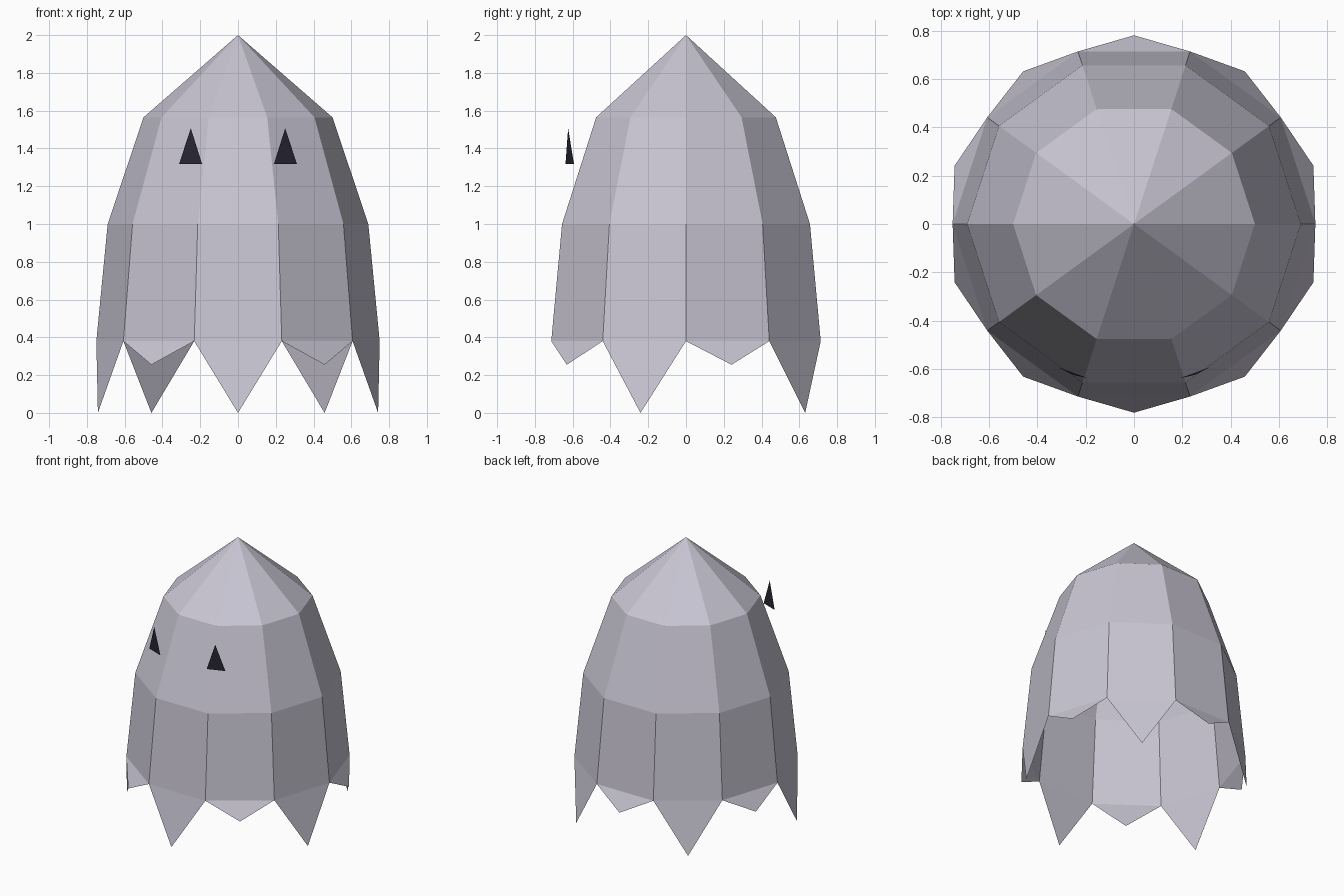
import bpy, bmesh, math

if "Cube" in bpy.data.objects:
    bpy.data.objects.remove(bpy.data.objects["Cube"])

SIDES = 10
STEP = 2 * math.pi / SIDES


def material(name, color):
    m = bpy.data.materials.new(name)
    m.diffuse_color = (*color, 1)
    m.use_nodes = True
    m.node_tree.nodes["Principled BSDF"].inputs["Base Color"].default_value = m.diffuse_color
    return m


def make_object(name, bm, mat):
    mesh = bpy.data.meshes.new(name)
    bm.to_mesh(mesh)
    bm.free()
    mesh.materials.append(mat)
    obj = bpy.data.objects.new(name, mesh)
    bpy.context.collection.objects.link(obj)
    return obj


def polar(r, k, z):
    a = k * STEP
    return (r * math.cos(a), r * math.sin(a), z)


cloth = material("pale lavender grey", (0.58, 0.56, 0.65))
dark = material("dark ink", (0.021, 0.02, 0.035))

# Pointed hood: ten-sided cone over a flaring band
bm = bmesh.new()
apex = bm.verts.new((0, 0, 2.0))
upper = [bm.verts.new(polar(0.50, k, 1.565)) for k in range(SIDES)]
lower = [bm.verts.new(polar(0.69, k, 1.0)) for k in range(SIDES)]
for k in range(SIDES):
    n = (k + 1) % SIDES
    bm.faces.new((apex, upper[k], upper[n]))
    bm.faces.new((upper[k], lower[k], lower[n], upper[n]))
make_object("hood", bm, cloth)

# Skirt: separate open panels, each ending in a long or short flared point
bm = bmesh.new()
for k in range(SIDES):
    tip_z = 0.0 if k % 2 else 0.255
    a, b, c, d, tip = [bm.verts.new(p) for p in (
        polar(0.69, k, 1.0), polar(0.75, k, 0.38),
        polar(0.75, k + 1, 0.38), polar(0.69, k + 1, 1.0),
        polar(0.78, k + 0.5, tip_z))]
    bm.faces.new((a, b, c, d))
    bm.faces.new((b, tip, c))
make_object("skirt", bm, cloth)

# Eyes: thin triangles floating just in front of the hood
for side, name in ((-1, "left_eye"), (1, "right_eye")):
    bm = bmesh.new()
    pts = [(0.19, -0.638, 1.317), (0.312, -0.593, 1.317), (0.25, -0.624, 1.507)]
    vs = [bm.verts.new((side * x, y, z)) for x, y, z in pts]
    bm.faces.new(vs if side > 0 else vs[::-1])
    make_object(name, bm, dark)
